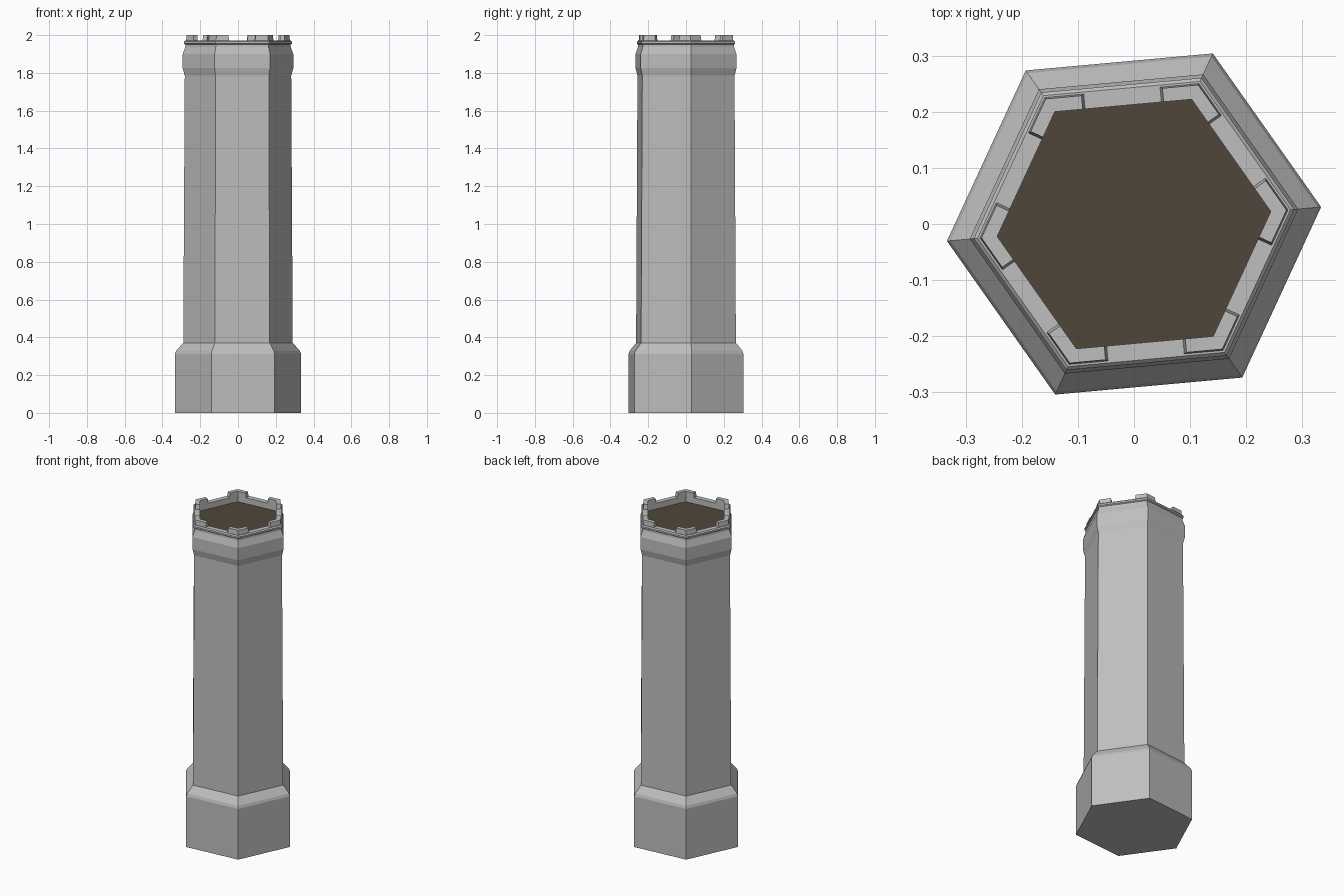
import bpy, bmesh, math
from mathutils import Vector

if "Cube" in bpy.data.objects:
    bpy.data.objects.remove(bpy.data.objects["Cube"])

TURN = math.radians(5.2)


def material(name, rgb):
    m = bpy.data.materials.new(name)
    m.diffuse_color = (*rgb, 1)
    m.use_nodes = True
    m.node_tree.nodes["Principled BSDF"].inputs["Base Color"].default_value = m.diffuse_color
    return m


stone = material("grey_stone", (0.52, 0.52, 0.52))
wood = material("dark_brown_floor", (0.08, 0.062, 0.043))


def corner(r, k, z=0.0):
    a = TURN + k * math.pi / 3
    return Vector((r * math.cos(a), r * math.sin(a), z))


def finish(name, bm, mat):
    bmesh.ops.recalc_face_normals(bm, faces=bm.faces)
    me = bpy.data.meshes.new(name)
    bm.to_mesh(me)
    bm.free()
    me.materials.append(mat)
    ob = bpy.data.objects.new(name, me)
    bpy.context.collection.objects.link(ob)
    return ob


# Tower: hexagonal rings following a (radius, height) profile, open at the floor
profile = [(0.335, 0), (0.335, 0.312), (0.329, 0.328), (0.291, 0.371),
           (0.283, 1.785), (0.294, 1.825), (0.294, 1.9), (0.280, 1.938),
           (0.279, 1.95), (0.287, 1.955), (0.287, 1.965), (0.280, 1.971),
           (0.245, 1.971), (0.245, 1.935)]
bm = bmesh.new()
rings = [[bm.verts.new(corner(r, k, z)) for k in range(6)] for r, z in profile]
bm.faces.new(rings[0][::-1])
for a, b in zip(rings, rings[1:]):
    for k in range(6):
        n = (k + 1) % 6
        bm.faces.new((a[k], a[n], b[n], b[k]))
finish("tower_body", bm, stone)

# Sunken floor inside the parapet
bm = bmesh.new()
bm.faces.new([bm.verts.new(corner(0.245, k, 1.935)) for k in range(6)])
finish("roof_floor", bm, wood)


# Battlements: an L-shaped block on each corner, slightly tapered
def block_outline(k, r, arm, z):
    p, q = corner(r, k, z), corner(0.245, k, z)
    pts = []
    for step in (-1, 1):
        d = (corner(r, k + step, z) - p).normalized()
        inward = (q - p) - d * (q - p).dot(d)
        end = p + d * arm
        pts.append((end, end + inward))
    (e1, i1), (e2, i2) = pts
    return [p, e2, i2, q, i1, e1]


bm = bmesh.new()
for k in range(6):
    low = [bm.verts.new(v) for v in block_outline(k, 0.276, 0.070, 1.969)]
    top = [bm.verts.new(v) for v in block_outline(k, 0.273, 0.064, 2.0)]
    bm.faces.new(top)
    bm.faces.new(low[::-1])
    for i in range(6):
        j = (i + 1) % 6
        bm.faces.new((low[i], low[j], top[j], top[i]))
finish("battlements", bm, stone)
